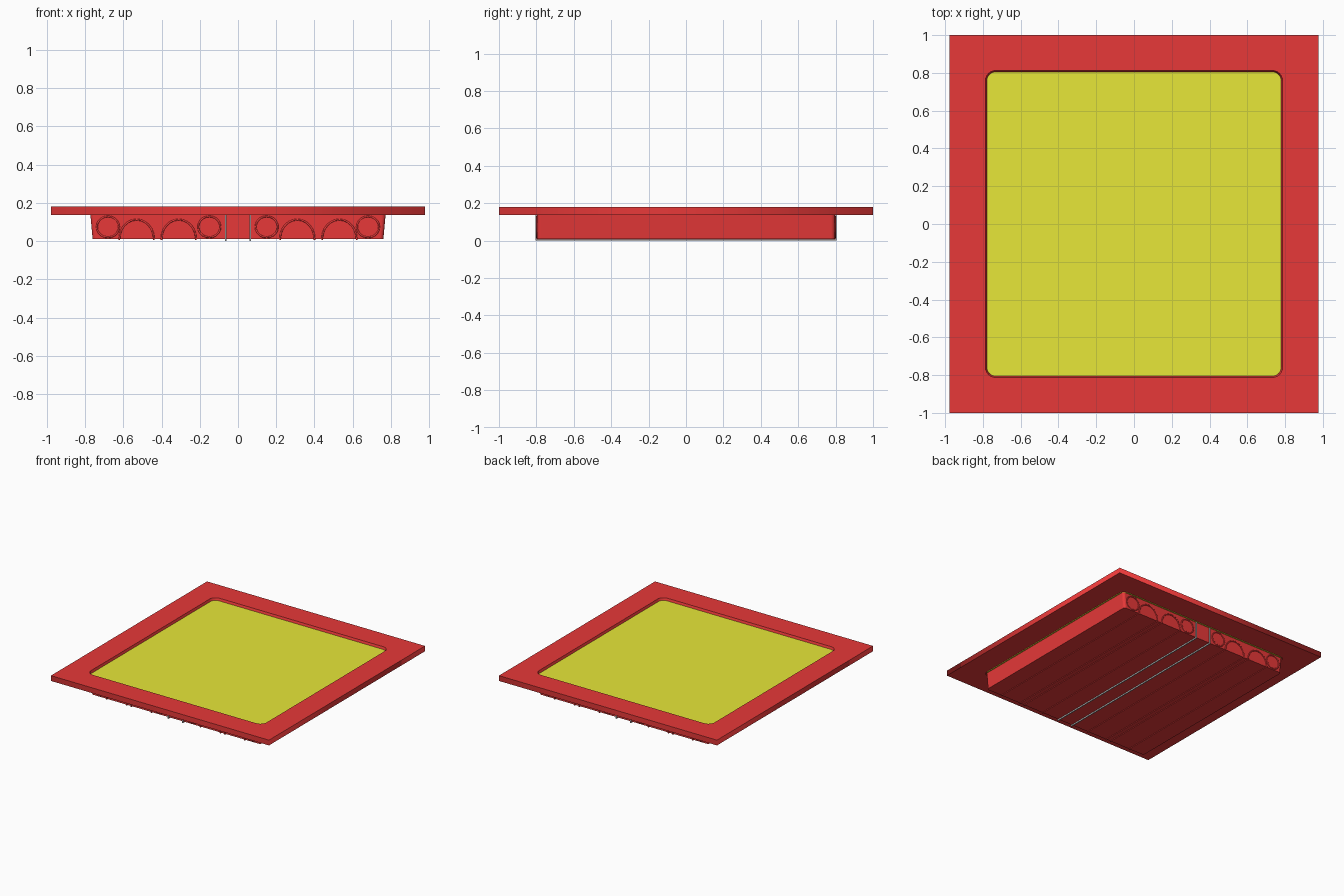
import bpy, bmesh, math

if "Cube" in bpy.data.objects:
    bpy.data.objects.remove(bpy.data.objects["Cube"])


def mat(name, col):
    m = bpy.data.materials.new(name)
    m.diffuse_color = col
    m.use_nodes = True
    m.node_tree.nodes["Principled BSDF"].inputs["Base Color"].default_value = m.diffuse_color
    return m


RED = mat("red", (0.8, 0.04, 0.04, 1))
YELLOW = mat("yellow", (0.8, 0.8, 0.04, 1))


def rounded(hx, hy, r, n=6):
    pts = []
    for sx, sy, a0 in ((1, 1, 0), (-1, 1, 90), (-1, -1, 180), (1, -1, 270)):
        for i in range(n + 1):
            a = math.radians(a0 + 90 * i / n)
            pts.append((sx * (hx - r) + r * math.cos(a), sy * (hy - r) + r * math.sin(a)))
    return pts


def link(name, data, m=None):
    ob = bpy.data.objects.new(name, data)
    bpy.context.collection.objects.link(ob)
    if m:
        data.materials.append(m)
    return ob


def to_mesh(ob, m):
    """Replace a curve object by its mesh."""
    me = bpy.data.meshes.new_from_object(ob.evaluated_get(bpy.context.evaluated_depsgraph_get()))
    name = ob.name
    bpy.data.objects.remove(ob)
    me.materials.clear()
    return link(name, me, m)


def loft(name, rings, m, caps=True):
    """Bridge equal-sized (outline, z) rings."""
    bm = bmesh.new()
    loops = [[bm.verts.new((x, y, z)) for x, y in pts] for pts, z in rings]
    for a, b in zip(loops, loops[1:]):
        for i in range(len(a)):
            j = (i + 1) % len(a)
            bm.faces.new((a[i], a[j], b[j], b[i]))
    if caps:
        bm.faces.new(loops[0][::-1])
        bm.faces.new(loops[-1])
    me = bpy.data.meshes.new(name)
    bm.to_mesh(me)
    bm.free()
    return link(name, me, m)


def box(name, x0, x1, y0, y1, z0, z1, m=None):
    pts = [(x0, y0), (x1, y0), (x1, y1), (x0, y1)]
    return loft(name, [(pts, z0), (pts, z1)], m)


# Flat square frame with rounded opening
cu = bpy.data.curves.new("frame", 'CURVE')
cu.dimensions = '2D'
cu.fill_mode = 'BOTH'
cu.extrude = 0.0215
outer = [(-.978, -1), (.978, -1), (.978, 1), (-.978, 1)]
for pts in (outer, rounded(.787, .813, .055)):
    sp = cu.splines.new('POLY')
    sp.points.add(len(pts) - 1)
    for p, (x, y) in zip(sp.points, pts):
        p.co = (x, y, 0, 1)
    sp.use_cyclic_u = True
frame = link("frame", cu)
frame.location.z = 0.1585
frame = to_mesh(frame, RED)
frame.location.z = 0.1585

# Sloping lip and recessed panel
loft("recess_lip", [(rounded(.779, .805, .047), .158), (rounded(.787, .813, .055), .179)], RED, False)
loft("panel", [(rounded(.781, .807, .049), .139), (rounded(.779, .805, .047), .162)], YELLOW)

# Tapered tray body
loft("tray", [(rounded(.76, .796, .02), .01), (rounded(.772, .796, .02), .139)], RED)


def trim(name, pts, cyclic):
    """Thin raised line on an end wall."""
    c = bpy.data.curves.new(name, 'CURVE')
    c.dimensions = '3D'
    c.bevel_depth = 0.005
    c.bevel_resolution = 1
    c.use_fill_caps = True
    sp = c.splines.new('POLY')
    sp.points.add(len(pts) - 1)
    for p, co in zip(sp.points, pts):
        p.co = (*co, 1)
    sp.use_cyclic_u = cyclic
    to_mesh(link(name, c), RED)


# Raised ovals and arches on both end walls
for y in (-.797, .797):
    for s in (-1, 1):
        for cx in (.68, .15):
            trim("oval_trim", [(s * cx + .058 * math.cos(i * math.pi / 10), y,
                                .074 + .055 * math.sin(i * math.pi / 10)) for i in range(20)], True)
        for cx in (.53, .31):
            trim("arch_trim", [(s * cx + .09 * math.cos(i * math.pi / 12), y,
                                .012 + .1 * math.sin(i * math.pi / 12)) for i in range(13)], False)

# Fine ribs and grey straps under the tray
for s in (-1, 1):
    for x in (.62, .44, .40, .22):
        box("floor_rib", s * x - .004, s * x + .004, -.8, .8, .005, .011, RED)
    x0, x1 = s * .065 - .004, s * .065 + .004
    box("strap_bottom", x0, x1, -.804, .804, 0, .011)
    for e in (-1, 1):
        ys = sorted((e * .795, e * .804))
        box("strap_end", x0, x1, *ys, .011, .137)
